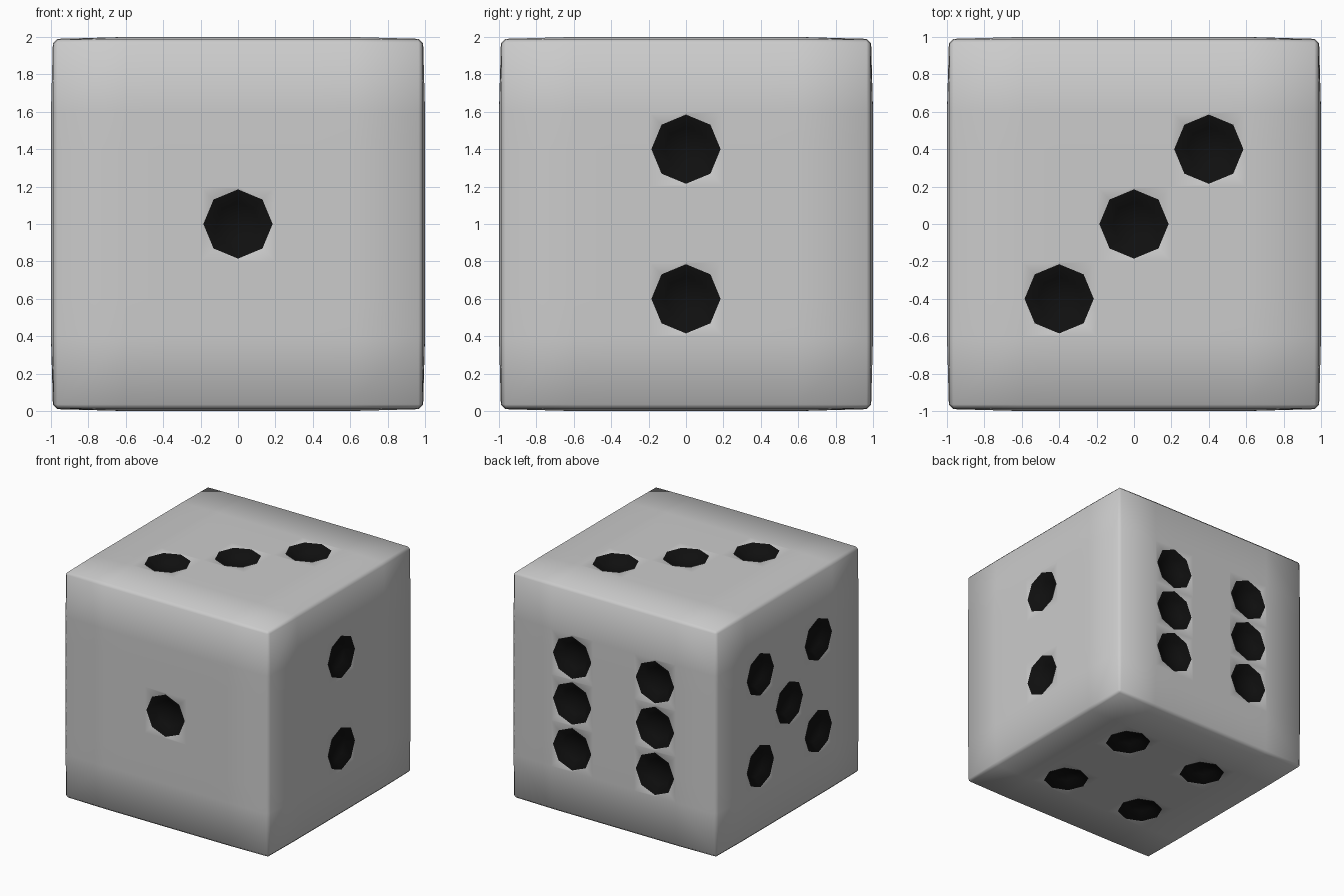
import bpy, bmesh, math
from mathutils import Vector

if "Cube" in bpy.data.objects:
    bpy.data.objects.remove(bpy.data.objects["Cube"])

RIM = 0.965
GRID = [-RIM, -0.6, -0.4, -0.2, 0, 0.2, 0.4, 0.6, RIM]
PIP_R = 0.185
RING = [(-1, -1), (0, -1), (1, -1), (1, 0), (1, 1), (0, 1), (-1, 1), (-1, 0)]
# Pip centres per side, in grid steps of 0.4 along the two in-plane axes
PIPS = {
    (1, -1): [(0, 0)],
    (0, 1): [(0, -1), (0, 1)],
    (2, 1): [(-1, -1), (0, 0), (1, 1)],
    (2, -1): [(a, b) for a in (-1, 1) for b in (-1, 1)],
    (0, -1): [(a, b) for a in (-1, 1) for b in (-1, 1)] + [(0, 0)],
    (1, 1): [(a, b) for a in (-1, 0, 1) for b in (-1, 1)],
}

bm = bmesh.new()
verts = {}


def vert(axis, sign, u, v, depth=0.0):
    """Shared vertex on one side; sides bulge very slightly."""
    h = (1.0, 0.99, 0.985)[(abs(u) > 0.9) + (abs(v) > 0.9)] - depth
    p = Vector((0, 0, 1))
    p[axis], p[(axis + 1) % 3], p[(axis + 2) % 3] = sign * h, u, v
    key = tuple(round(c, 4) for c in p)
    if key not in verts:
        verts[key] = bm.verts.new(p)
    return verts[key]


def face(vs, mat=0):
    f = bm.faces.new(vs)
    f.smooth = True
    f.material_index = mat


def pip(axis, sign, cu, cv):
    """Octagonal dent joined to the grid square around it."""
    def ring(r, depth):
        out = []
        for a, b in RING:
            t = math.atan2(b, a)
            out.append(vert(axis, sign, cu + r * math.cos(t), cv + r * math.sin(t), depth))
        return out
    outer = [vert(axis, sign, cu + 0.2 * a, cv + 0.2 * b) for a, b in RING]
    rim, low = ring(PIP_R, 0), ring(PIP_R * 0.62, 0.055)
    centre = vert(axis, sign, cu, cv, 0.075)
    for k in range(8):
        n = (k + 1) % 8
        face([outer[k], outer[n], rim[n], rim[k]])
        face([rim[k], rim[n], low[n], low[k]], 1)
        face([low[k], low[n], centre], 1)


# Six sides with their pips
for (axis, sign), centres in PIPS.items():
    used = set()
    for a, b in centres:
        pip(axis, sign, 0.4 * a, 0.4 * b)
        i, j = 4 + 2 * a, 4 + 2 * b
        used |= {(i + p, j + q) for p in (-1, 0) for q in (-1, 0)}
    for i in range(8):
        for j in range(8):
            if (i, j) not in used:
                u0, u1, v0, v1 = GRID[i], GRID[i + 1], GRID[j], GRID[j + 1]
                face([vert(axis, sign, u, v)
                      for u, v in ((u0, v0), (u1, v0), (u1, v1), (u0, v1))])

# Narrow bevels along the twelve edges
for a in range(3):
    b = (a + 1) % 3
    for sa in (-1, 1):
        for sb in (-1, 1):
            for t0, t1 in zip(GRID, GRID[1:]):
                face([vert(a, sa, sb * RIM, t0), vert(a, sa, sb * RIM, t1),
                      vert(b, sb, t1, sa * RIM), vert(b, sb, t0, sa * RIM)])

# Corner triangles
for x in (-1, 1):
    for y in (-1, 1):
        for z in (-1, 1):
            face([vert(0, x, y * RIM, z * RIM), vert(1, y, z * RIM, x * RIM),
                  vert(2, z, x * RIM, y * RIM)])

bmesh.ops.recalc_face_normals(bm, faces=bm.faces[:])
bmesh.ops.translate(bm, verts=bm.verts[:], vec=(0, 0, 1))

mesh = bpy.data.meshes.new("die")
bm.to_mesh(mesh)
bm.free()
for name, c in (("body_grey", 0.8), ("pip_black", 0.005)):
    m = bpy.data.materials.new(name)
    m.diffuse_color = (c, c, c, 1)
    m.use_nodes = True
    m.node_tree.nodes["Principled BSDF"].inputs["Base Color"].default_value = m.diffuse_color
    mesh.materials.append(m)
bpy.context.collection.objects.link(bpy.data.objects.new("die", mesh))
